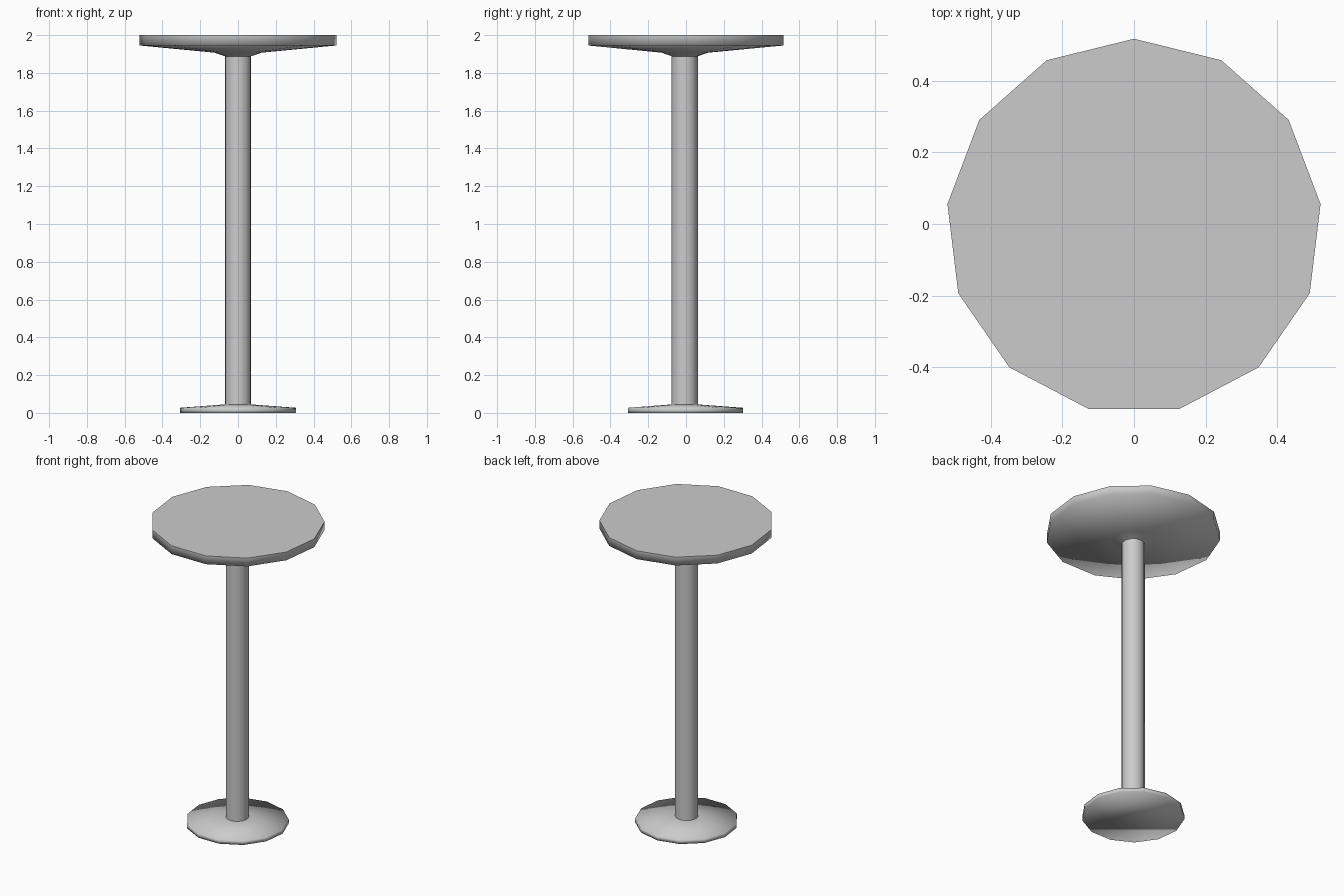
import bpy, bmesh, math

if "Cube" in bpy.data.objects:
    bpy.data.objects.remove(bpy.data.objects["Cube"])

SIDES = 13
Y_SHIFT = -0.0075  # centres the odd-sided outline on y = 0


def lathe(name, profile, cap_bottom=False, cap_top=False):
    """Revolve (radius, z) points, listed bottom to top, into a 13-sided part."""
    bm = bmesh.new()
    rings = []
    for r, z in profile:
        ring = []
        for i in range(SIDES):
            a = math.pi / 2 + 2 * math.pi * i / SIDES
            ring.append(bm.verts.new((r * math.cos(a), r * math.sin(a) + Y_SHIFT, z)))
        rings.append(ring)
    for low, high in zip(rings, rings[1:]):
        for i in range(SIDES):
            j = (i + 1) % SIDES
            bm.faces.new((low[i], low[j], high[j], high[i]))
    if cap_bottom:
        bm.faces.new(rings[0][::-1])
    for face in bm.faces:
        face.smooth = True
    if cap_top:
        # Flat top with a crisp rim
        top = bm.faces.new(rings[-1])
        for edge in top.edges:
            edge.smooth = False
    mesh = bpy.data.meshes.new(name)
    bm.to_mesh(mesh)
    bm.free()
    obj = bpy.data.objects.new(name, mesh)
    bpy.context.collection.objects.link(obj)
    return obj


# Foot: thin disc rising gently to the column
lathe("base", [(0.309, 0), (0.309, 0.027), (0.07, 0.045)], cap_bottom=True)

# Column: open ends meet the base and the top
lathe("column", [(0.07, 0.045), (0.07, 1.888)])

# Top: flared underside, short rim, flat surface
lathe("table_top", [(0.07, 1.888), (0.125, 1.907), (0.524, 1.945), (0.524, 2.0)], cap_top=True)
